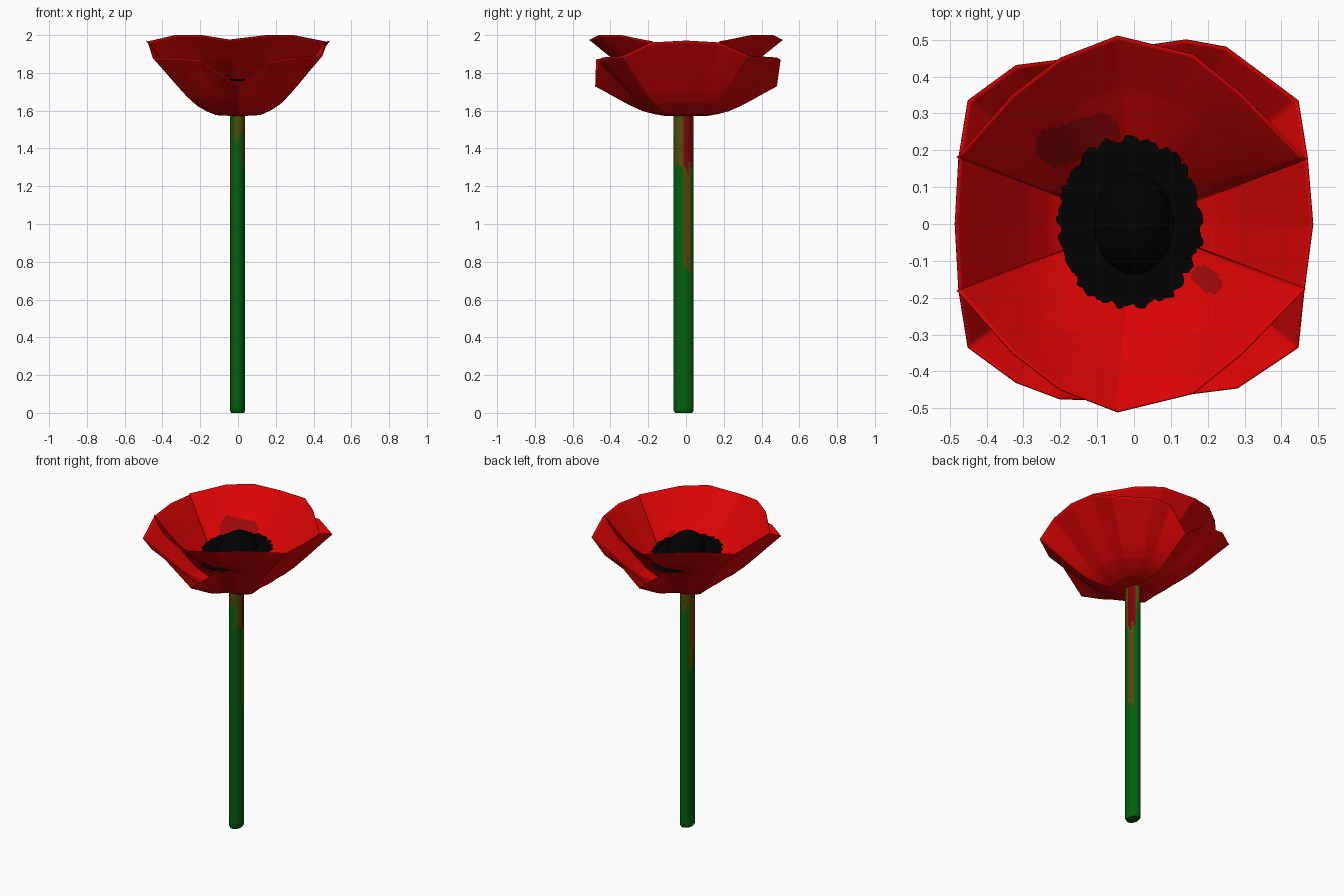
import bpy, bmesh, math, random
from mathutils import Vector

random.seed(4)
cube = bpy.data.objects.get("Cube")
if cube:
    bpy.data.objects.remove(cube, do_unlink=True)


def material(name, rgb):
    m = bpy.data.materials.new(name)
    m.use_nodes = True
    col = (*rgb, 1)
    m.diffuse_color = col
    m.roughness = 1
    m.specular_intensity = 0
    bsdf = m.node_tree.nodes["Principled BSDF"]
    bsdf.inputs["Base Color"].default_value = col
    bsdf.inputs["Roughness"].default_value = 1
    bsdf.inputs["Specular IOR Level"].default_value = 0
    return m


RED = material("petal red", (0.7, 0.001, 0.001))
STAIN = material("stain red", (0.33, 0.002, 0.002))
DARK = material("dark red", (0.2, 0.001, 0.003))
GREEN = material("stem green", (0.001, 0.115, 0.003))
OLIVE = material("olive", (0.085, 0.07, 0.002))
BROWN = material("brown", (0.13, 0.055, 0.003))
BLACK = material("black", (0.0006, 0.0006, 0.0006))


def grid_object(name, rows, cols, point, mats, pick=None, closed=False):
    """Surface from a point(row, col) function, with a colour rule per face."""
    bm = bmesh.new()
    vs = [[bm.verts.new(point(i, j)) for j in range(cols)] for i in range(rows)]
    for i in range(rows - 1):
        for j in range(cols if closed else cols - 1):
            k = (j + 1) % cols
            f = bm.faces.new((vs[i][j], vs[i + 1][j], vs[i + 1][k], vs[i][k]))
            f.smooth = True
            if pick:
                f.material_index = pick(f.calc_center_median())
    if closed:
        for ring in (vs[0], vs[-1]):
            bm.faces.new(ring)
        bmesh.ops.recalc_face_normals(bm, faces=bm.faces)
    me = bpy.data.meshes.new(name)
    bm.to_mesh(me)
    bm.free()
    ob = bpy.data.objects.new(name, me)
    bpy.context.collection.objects.link(ob)
    for m in mats:
        me.materials.append(m)
    return ob


def lerp_curve(pts, x):
    for (x0, y0), (x1, y1) in zip(pts, pts[1:]):
        if x <= x1:
            return y0 + (y1 - y0) * (x - x0) / (x1 - x0)
    return pts[-1][1]


# Petals: each spans from the flower base out to its own rim.
# The outer pair is a deep bowl, the inner pair rises more evenly.
BASE = 1.572
BOWL = [(0, 0), (0.25, 0.02), (0.36, 0.08), (0.48, 0.18), (0.6, 0.34),
        (0.73, 0.55), (0.86, 0.77), (1, 1)]
FLARE = [(0, 0.03), (0.2, 0.22), (0.32, 0.36), (0.45, 0.48), (0.73, 0.72), (1, 1)]
FRONT_RIM = [(-0.48, -0.18, 1.965), (-0.33, -0.35, 2), (-0.2, -0.45, 2),
             (-0.045, -0.51, 1.975), (0.16, -0.46, 2), (0.29, -0.355, 2), (0.465, -0.175, 1.965)]
BACK_RIM = [(x, -y, z) for x, y, z in reversed(FRONT_RIM)]
LEFT_RIM = [(0, -0.48, 1.73), (0.16, -0.46, 1.86), (0.28, -0.445, 1.88),
            (0.445, -0.335, 1.89), (0.46, -0.19, 1.96), (0.485, 0, 1.97), (0.47, 0.18, 1.96),
            (0.445, 0.335, 1.89), (0.25, 0.48, 1.88), (0.14, 0.5, 1.87), (0, 0.48, 1.73)]
RIGHT_RIM = [(0, 0.47, 1.73), (-0.16, 0.45, 1.86), (-0.32, 0.43, 1.88),
             (-0.45, 0.335, 1.89), (-0.475, 0.18, 1.96), (-0.485, 0, 1.97), (-0.475, -0.18, 1.96),
             (-0.45, -0.335, 1.88), (-0.32, -0.43, 1.88), (-0.2, -0.475, 1.87), (0, -0.48, 1.73)]
STAINS = [((-0.215, 0.21), (-0.09, 0.25), 0.053), ((0.185, -0.14), (0.213, -0.163), 0.028)]


def in_stain(c):
    for a, b, r in STAINS:
        a, b, p = Vector(a), Vector(b), Vector(c[:2])
        t = max(0, min(1, (p - a).dot(b - a) / (b - a).length_squared))
        if (p - a.lerp(b, t)).length < r:
            return 1
    return 0


def petal(name, rim, inner):
    per, rows = 14, 50
    rim = [Vector(p) for p in rim]
    edge = [p.lerp(q, k / per) for p, q in zip(rim, rim[1:]) for k in range(per)] + [rim[-1]]

    def point(i, j):
        s = 0.03 + 0.97 * i / (rows - 1)
        e = edge[j]
        h = lerp_curve(BOWL, s)
        if inner:
            blend = max(0, math.sin(math.pi * j / (len(edge) - 1))) ** 0.7
            h += 0.016 + blend * (lerp_curve(FLARE, s) - h) - 0.016 * s
        return (e.x * s, e.y * s, BASE + (e.z - BASE) * h)

    ob = grid_object(name, rows, len(edge), point, [RED, STAIN, RED, RED],
                     in_stain if inner else None)
    thick = ob.modifiers.new("thickness", "SOLIDIFY")
    thick.thickness = 0.004
    thick.offset = 0
    thick.material_offset = 2  # stains stay on the upper side


petal("left_petal", LEFT_RIM, False)
petal("right_petal", RIGHT_RIM, False)
petal("front_petal", FRONT_RIM, True)
petal("back_petal", BACK_RIM, True)

# Stem: oval tube, stained near the flower (start angle, end angle, lowest z, slot)
BANDS = [(0, 62, 1.3, 1), (0, 45, 0.78, 3), (-62, 0, 1.32, 2), (-125, -62, 1.46, 2),
         (62, 150, 1.44, 2), (155, 181, 1.02, 3), (-181, -155, 1.12, 3)]


def stem_colour(c):
    ang = math.degrees(math.atan2((c.y + 0.012) / 0.053, (c.x + 0.002) / 0.04))
    for lo, hi, low, slot in BANDS:
        if lo < ang < hi and c.z > low + random.uniform(-0.05, 0.05):
            return slot
    return 0


def stem_point(i, j):
    a = math.tau * j / 24
    w = 0.85 if i == 0 else 1
    z = 0 if i == 0 else 0.012 + (i - 1) * 1.578 / 60
    return (-0.002 + 0.04 * w * math.cos(a), -0.012 + 0.053 * w * math.sin(a), z)


grid_object("stem", 62, 24, stem_point, [GREEN, DARK, OLIVE, BROWN], stem_colour, closed=True)

# Stamens: two ragged flaring collars, the lower one piercing the inner petals
for name, wide, deep, tip in (("outer_stamens", 0.165, 0.275, 1.767),
                              ("inner_stamens", 0.195, 0.23, 1.805)):
    n = 120
    ragged = [1 + 0.025 * math.sin(j * math.tau * 21 / n) + random.uniform(-0.035, 0.035)
              for j in range(n)]

    def collar(i, j):
        a = math.tau * j / n
        s = (0.15, 0.4, 0.7, 1)[i]
        r = s * (ragged[j] if i == 3 else 1)
        z = tip - 0.16 * (1 - s) ** 2
        return (-0.012 + wide * r * math.cos(a), 0.004 + deep * r * math.sin(a), z)

    grid_object(name, 4, n, collar, [BLACK], closed=True)

# Seed head: dark dome in the middle
bpy.ops.mesh.primitive_uv_sphere_add(segments=32, ring_count=16, radius=1, location=(0, 0, 1.78))
head = bpy.context.object
head.name = "seed_head"
head.scale = (0.11, 0.14, 0.135)
head.data.materials.append(BLACK)
bpy.ops.object.shade_smooth()
